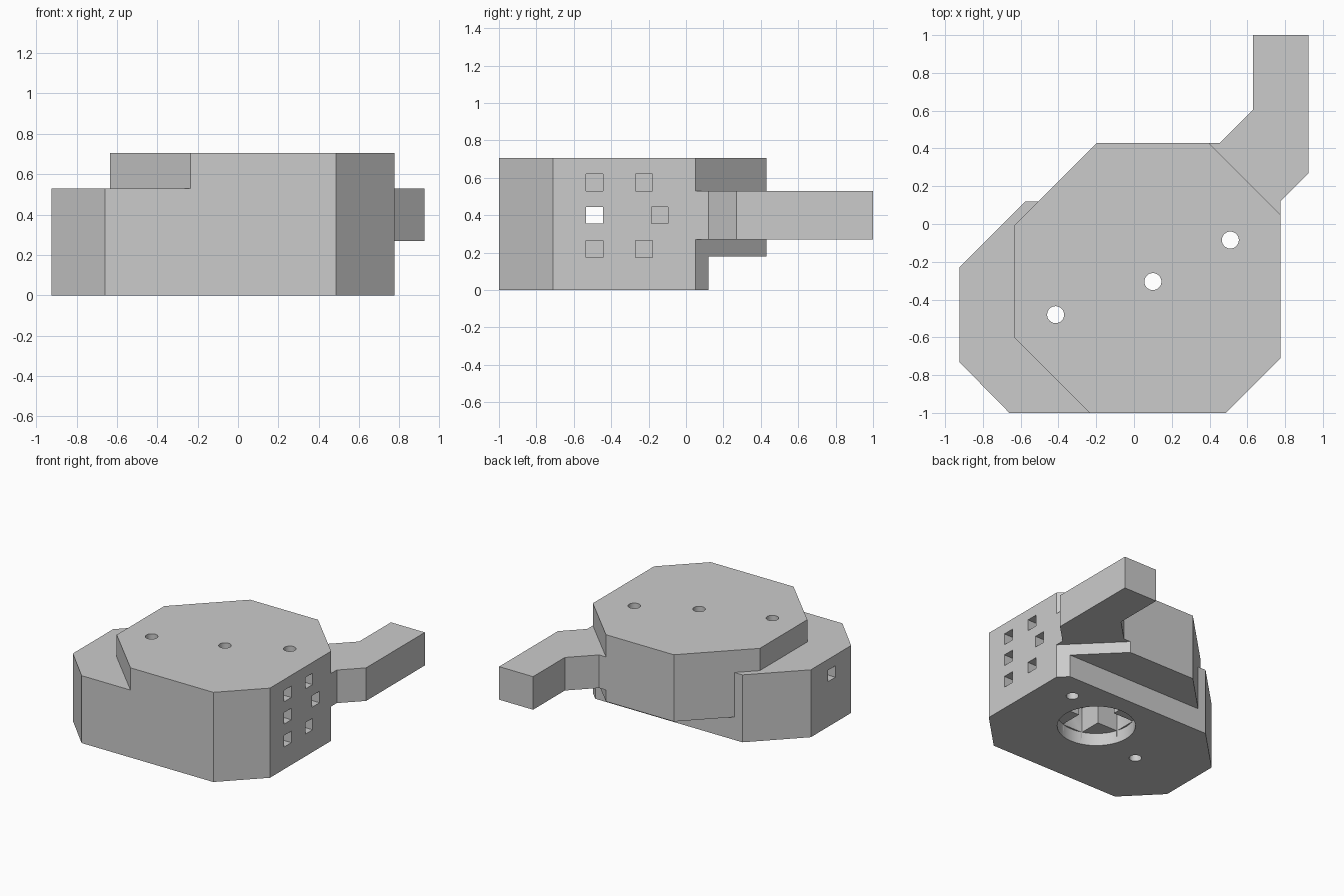
import bpy
import bmesh
import math
from mathutils import Matrix

old = bpy.data.objects.get("Cube")
if old:
    bpy.data.objects.remove(old)

grey = bpy.data.materials.new("light_grey")
grey.use_nodes = True
colour = (0.6, 0.6, 0.6, 1)
grey.diffuse_color = colour
grey.node_tree.nodes["Principled BSDF"].inputs["Base Color"].default_value = colour


def make_object(name, bm):
    bmesh.ops.recalc_face_normals(bm, faces=bm.faces)
    mesh = bpy.data.meshes.new(name)
    bm.to_mesh(mesh)
    bm.free()
    mesh.materials.append(grey)
    obj = bpy.data.objects.new(name, mesh)
    bpy.context.collection.objects.link(obj)
    return obj


def prism(name, outline, low, high):
    bm = bmesh.new()
    face = bm.faces.new([bm.verts.new((x, y, low)) for x, y in outline])
    grown = bmesh.ops.extrude_face_region(bm, geom=[face])["geom"]
    verts = [v for v in grown if isinstance(v, bmesh.types.BMVert)]
    bmesh.ops.translate(bm, verts=verts, vec=(0, 0, high - low))
    return make_object(name, bm)


def box(name, x, y, z):
    return prism(name, [(x[0], y[0]), (x[1], y[0]), (x[1], y[1]), (x[0], y[1])], *z)


def cylinder(name, centre, radius, low, high, sides):
    bm = bmesh.new()
    bmesh.ops.create_cone(bm, cap_ends=True, segments=sides, radius1=radius,
                          radius2=radius, depth=high - low,
                          matrix=Matrix.Translation((*centre, (low + high) / 2)))
    return make_object(name, bm)


def combine(body, tool, operation):
    mod = body.modifiers.new(operation.lower(), 'BOOLEAN')
    mod.operation = operation
    mod.solver = 'EXACT'
    mod.object = tool
    bpy.context.view_layer.update()
    graph = bpy.context.evaluated_depsgraph_get()
    result = bpy.data.meshes.new_from_object(body.evaluated_get(graph))
    body.modifiers.clear()
    body.data = result
    bpy.data.objects.remove(tool)


# Lower housing, raised octagonal housing and bent arm
body = prism("housing", [(-0.925, -0.23), (-0.925, -0.73), (-0.66, -1), (0.485, -1),
                         (0.775, -0.71), (0.775, 0.05), (0.705, 0.12), (-0.575, 0.12)],
             0, 0.53)
octagon = prism("upper_housing", [(-0.195, 0.43), (-0.635, -0.01), (-0.635, -0.6),
                                  (-0.235, -1), (0.485, -1), (0.775, -0.71),
                                  (0.775, 0.05), (0.395, 0.43)], 0.18, 0.705)
arm = prism("arm", [(0.395, 0.43), (0.3, 0.1), (0.775, 0.05), (0.775, 0.12), (0.925, 0.27),
                    (0.925, 1), (0.63, 1), (0.63, 0.605), (0.455, 0.43)], 0.27, 0.53)
combine(body, octagon, 'UNION')
combine(body, arm, 'UNION')

# Round pocket underneath with a cross-shaped recess
cx, cy = 0.1, -0.305
combine(body, cylinder("pocket", (cx, cy), 0.283, -0.1, 0.1, 48), 'DIFFERENCE')
for rx, ry in ((0.27, 0.09), (0.09, 0.27)):
    combine(body, box("recess", (cx - rx, cx + rx), (cy - ry, cy + ry), (0.05, 0.3)),
            'DIFFERENCE')

# Screw holes through the full height
for centre in ((-0.415, -0.48), (cx, cy), (0.51, -0.085)):
    combine(body, cylinder("screw_hole", centre, 0.045, -0.1, 0.9, 32), 'DIFFERENCE')

# Square sockets on one side; the middle one passes right through
for y, z in ((-0.49, 0.575), (-0.225, 0.575), (-0.49, 0.4),
             (-0.14, 0.4), (-0.49, 0.22), (-0.225, 0.22)):
    start = -1.2 if (y, z) == (-0.49, 0.4) else 0.6
    combine(body, box("socket", (start, 1), (y - 0.045, y + 0.045), (z - 0.045, z + 0.045)),
            'DIFFERENCE')

# Smooth the round holes and keep the flat faces crisp
bpy.ops.object.select_all(action='DESELECT')
body.select_set(True)
bpy.context.view_layer.objects.active = body
bpy.ops.object.shade_smooth_by_angle(angle=math.radians(30))
